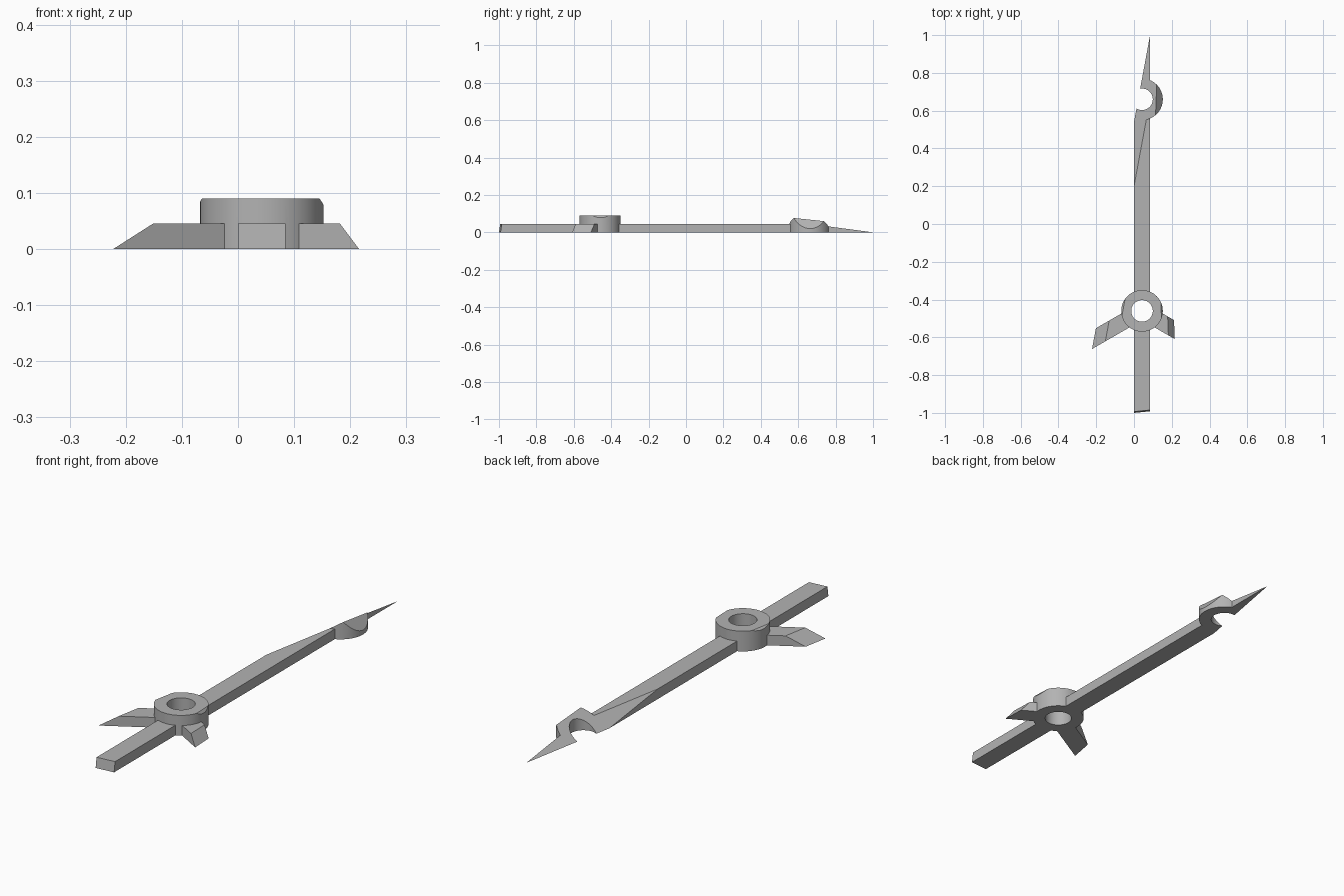
import bpy, math
from mathutils import Vector

if "Cube" in bpy.data.objects:
    bpy.data.objects.remove(bpy.data.objects["Cube"])

CX, HUB_Y, EYE_Y = 0.0425, -0.46, 0.66
WIDTH, THICK = 0.085, 0.045

grey = bpy.data.materials.new("plain grey")
grey.diffuse_color = (0.45, 0.45, 0.45, 1)
grey.use_nodes = True
grey.node_tree.nodes["Principled BSDF"].inputs["Base Color"].default_value = grey.diffuse_color


def box(name, loc, dims, angle=0.0):
    bpy.ops.mesh.primitive_cube_add(size=1, location=loc, rotation=(0, 0, angle))
    ob = bpy.context.object
    ob.name, ob.scale = name, dims
    bpy.ops.object.transform_apply(location=False, rotation=False, scale=True)
    return ob


def disc(name, y, radius, bottom, top):
    bpy.ops.mesh.primitive_cylinder_add(
        vertices=64, radius=radius, depth=top - bottom,
        location=(CX, y, (bottom + top) / 2))
    ob = bpy.context.object
    ob.name = name
    return ob


def half_space(name, point, normal):
    # Large block whose face lies on the plane, filling the side along the normal
    n = Vector(normal).normalized()
    ob = box(name, Vector(point) + n * 2, (8, 8, 4))
    ob.rotation_euler = n.to_track_quat('Z', 'Y').to_euler()
    return ob


def combine(target, other, operation):
    mod = target.modifiers.new(operation.lower(), 'BOOLEAN')
    mod.operation, mod.object, mod.solver = operation, other, 'EXACT'
    bpy.context.view_layer.objects.active = target
    bpy.ops.object.modifier_apply(modifier=mod.name)
    bpy.data.objects.remove(other, do_unlink=True)


# Long flat shaft, trimmed to a point later
pointer = box("pointer", (CX, 0, (THICK - 0.1) / 2), (WIDTH, 2.3, THICK + 0.1))

# Raised hub and the ring near the tip
combine(pointer, disc("hub", HUB_Y, 0.11, -0.08, 0.09), 'UNION')
combine(pointer, disc("ring", EYE_Y, 0.11, -0.08, 0.12), 'UNION')

# Two swept arms either side of the tail
for name, degrees in (("left_arm", 210), ("right_arm", 330)):
    a = math.radians(degrees)
    mid = 0.24
    arm = box(name, (CX + mid * math.cos(a), HUB_Y + mid * math.sin(a), (THICK - 0.06) / 2),
              (0.34, WIDTH, THICK + 0.06), a)
    combine(pointer, arm, 'UNION')

# Round holes through hub and ring
for y in (HUB_Y, EYE_Y):
    combine(pointer, disc("hole_cutter", y, 0.057, -0.3, 0.3), 'DIFFERENCE')

# Sloping trims: underside, left bevel, right bevel, tail end
for point, normal in (((0, 0, 0), (0, 0, -1)),
                      ((0.085, 1, 0), (-0.714, 0.132, 1)),
                      ((0.21, HUB_Y, 0), (1.36, 0.052, 1)),
                      ((0, -1, 0), (0.1, -1, 0.15))):
    combine(pointer, half_space("trim_cutter", point, normal), 'DIFFERENCE')

# Finish
pointer.data.materials.clear()
pointer.data.materials.append(grey)
bpy.ops.object.select_all(action='DESELECT')
pointer.select_set(True)
bpy.context.view_layer.objects.active = pointer
bpy.ops.object.shade_smooth_by_angle(angle=math.radians(25))
